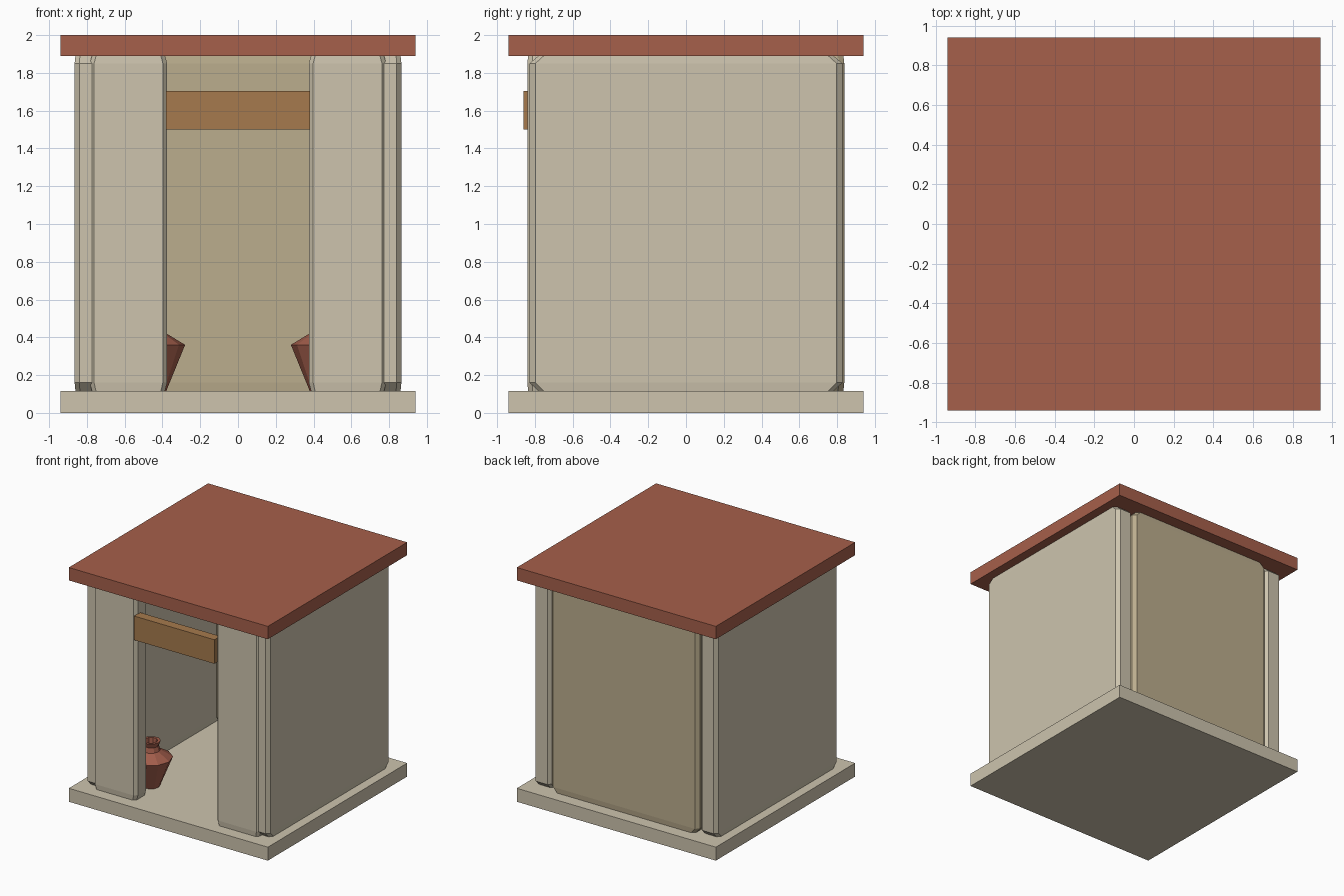
import bpy, bmesh
from math import cos, sin, pi

if "Cube" in bpy.data.objects:
    bpy.data.objects.remove(bpy.data.objects["Cube"])


def material(name, rgb):
    m = bpy.data.materials.new(name)
    m.diffuse_color = (*rgb, 1)
    m.use_nodes = True
    m.node_tree.nodes["Principled BSDF"].inputs["Base Color"].default_value = m.diffuse_color
    return m


STONE = material("pale_stone", (0.61, 0.55, 0.42))
TAN = material("tan_plaster", (0.50, 0.42, 0.27))
TILE = material("red_tile", (0.38, 0.115, 0.07))
WOOD = material("brown_wood", (0.38, 0.195, 0.075))
CLAY = material("red_clay", (0.36, 0.11, 0.07))


def loft(name, rings, mat, cap=True):
    """Skin a list of equal-sized vertex rings, running upwards."""
    bm = bmesh.new()
    vs = [[bm.verts.new(p) for p in ring] for ring in rings]
    n = len(rings[0])
    for a, b in zip(vs, vs[1:]):
        for i in range(n):
            j = (i + 1) % n
            bm.faces.new((a[i], a[j], b[j], b[i]))
    if cap:
        bm.faces.new(vs[0][::-1])
        bm.faces.new(vs[-1])
    bmesh.ops.recalc_face_normals(bm, faces=bm.faces)
    me = bpy.data.meshes.new(name)
    bm.to_mesh(me)
    bm.free()
    me.materials.append(mat)
    ob = bpy.data.objects.new(name, me)
    bpy.context.collection.objects.link(ob)
    return ob


def box(name, x0, x1, y0, y1, z0, z1, mat):
    rect = [(x0, y0), (x1, y0), (x1, y1), (x0, y1)]
    return loft(name, [[(x, y, z) for x, y in rect] for z in (z0, z1)], mat)


def wall(name, x0, x1, y0, y1, cx, cy, mat):
    """Upright slab with chamfered corners and slightly tapered ends."""
    mx, my, hx, hy = (x0 + x1) / 2, (y0 + y1) / 2, (x1 - x0) / 2, (y1 - y0) / 2
    outline = [(-hx + cx, -hy), (hx - cx, -hy), (hx, -hy + cy), (hx, hy - cy),
               (hx - cx, hy), (-hx + cx, hy), (-hx, hy - cy), (-hx, -hy + cy)]
    levels = [(0.112, 0.94), (0.16, 1), (1.85, 1), (1.893, 0.94)]
    return loft(name, [[(mx + x * s, my + y * s, z) for x, y in outline]
                       for z, s in levels], mat)


def pot(name, x, y, sides=10):
    profile = [(0.07, 0.115), (0.17, 0.36), (0.072, 0.42), (0.06, 0.46),
               (0.075, 0.50), (0.052, 0.50), (0.045, 0.43)]
    rings = [[(x + r * cos(2 * pi * i / sides), y + r * sin(2 * pi * i / sides), z)
              for i in range(sides)] for r, z in profile]
    return loft(name, rings, CLAY)


# floor slab and flat roof
box("floor_slab", -0.94, 0.94, -0.94, 0.94, 0, 0.115, STONE)
box("roof_slab", -0.94, 0.94, -0.94, 0.94, 1.89, 2.0, TILE)

# back wall set between the side walls
wall("back_wall", -0.70, 0.70, 0.678, 0.838, 0.03, 0.03, TAN)

# side walls, door panels and pots on both sides
for s, side in ((-1, "left"), (1, "right")):
    xs = sorted((s * 0.705, s * 0.865))
    wall(side + "_wall", *xs, -0.828, 0.828, 0.025, 0.03, STONE)
    xs = sorted((s * 0.375, s * 0.785))
    wall(side + "_front_panel", *xs, -0.84, -0.68, 0.023, 0.025, STONE)
    pot(side + "_pot", s * 0.45, -0.53)

# beam across the doorway
box("door_lintel", -0.38, 0.38, -0.86, -0.78, 1.50, 1.705, WOOD)
